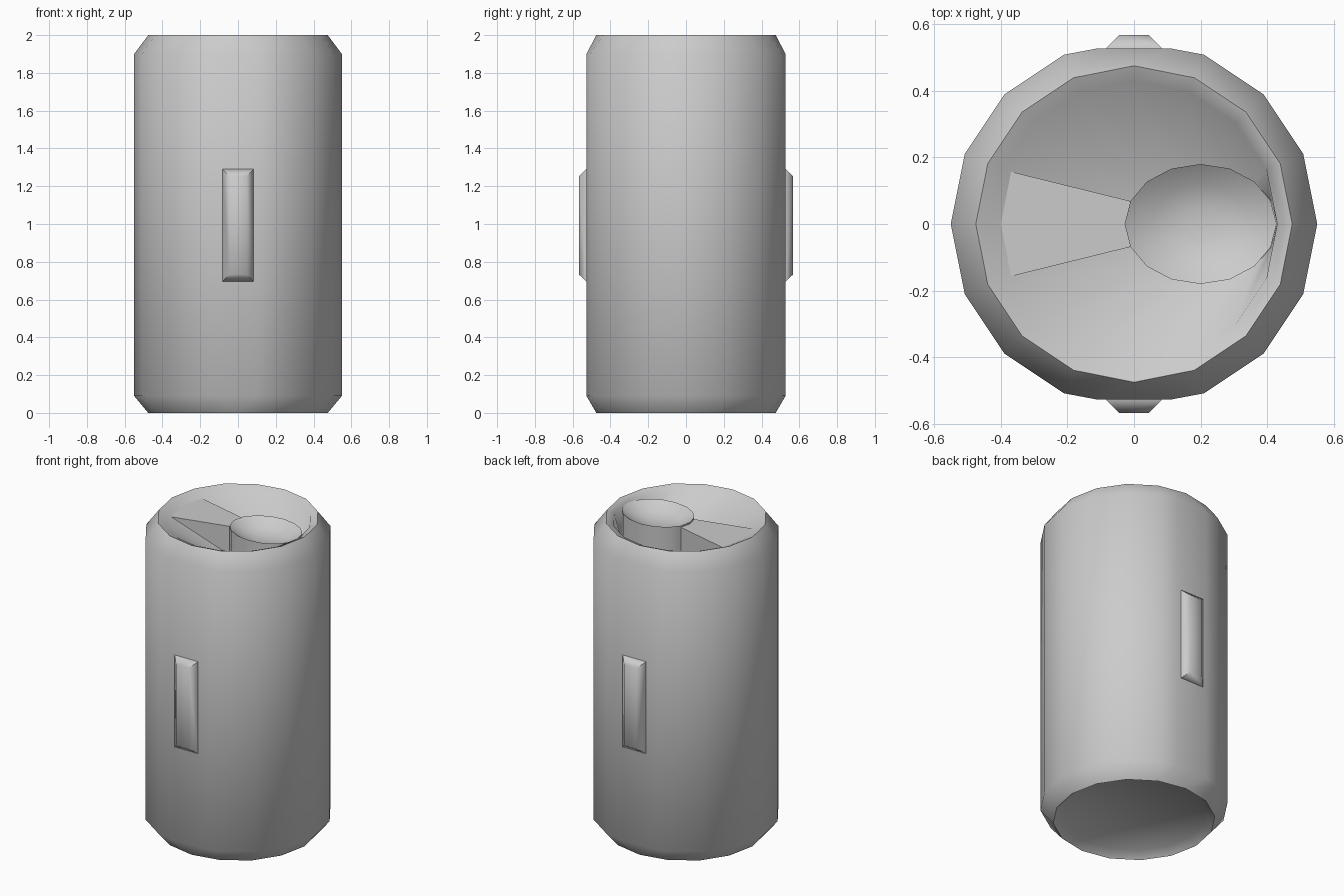
import bpy
import bmesh
from math import cos, sin, radians, tau

SIDES = 16

if "Cube" in bpy.data.objects:
    bpy.data.objects.remove(bpy.data.objects["Cube"], do_unlink=True)

grey = bpy.data.materials.new("plain_grey")
grey.use_nodes = True
grey.diffuse_color = (0.6, 0.6, 0.6, 1)
grey.node_tree.nodes["Principled BSDF"].inputs["Base Color"].default_value = (0.6, 0.6, 0.6, 1)


def finish(name, bm, angle=70):
    """Turn a bmesh into a smooth-shaded grey object."""
    bmesh.ops.remove_doubles(bm, verts=bm.verts, dist=0.0005)
    bmesh.ops.recalc_face_normals(bm, faces=bm.faces)
    mesh = bpy.data.meshes.new(name)
    bm.to_mesh(mesh)
    bm.free()
    mesh.materials.append(grey)
    obj = bpy.data.objects.new(name, mesh)
    bpy.context.collection.objects.link(obj)
    bpy.ops.object.select_all(action="DESELECT")
    obj.select_set(True)
    bpy.context.view_layer.objects.active = obj
    bpy.ops.object.shade_smooth_by_angle(angle=radians(angle))
    return obj


def loft(name, rings, cap_start=True, cap_end=True, angle=70):
    """Skin a list of equally long point rings."""
    bm = bmesh.new()
    loops = [[bm.verts.new(p) for p in ring] for ring in rings]
    for a, b in zip(loops, loops[1:]):
        for i in range(len(a)):
            j = (i + 1) % len(a)
            bm.faces.new((a[i], a[j], b[j], b[i]))
    if cap_start:
        bm.faces.new(loops[0][::-1])
    if cap_end:
        bm.faces.new(loops[-1])
    return finish(name, bm, angle)


def ring(rx, ry, z, cx=0, flat=False):
    """Ring whose front and back corners are doubled, so they can be cut flat."""
    points = []
    for i in range(SIDES):
        a = tau * i / SIDES
        x, y = cx + rx * cos(a), ry * sin(a)
        if i % 8 == 4:
            side = 1 if y > 0 else -1
            half, depth = (0.11, 0.527) if flat else (0, abs(y))
            points += [(side * half + x, side * depth, z), (-side * half + x, side * depth, z)]
        else:
            points.append((x, y, z))
    return points


# Can body with chamfered rims, recessed base and sunken lid
loft("can_body", [
    ring(0.43, 0.43, 0.04),
    ring(0.475, 0.475, 0),
    ring(0.55, 0.55, 0.09, flat=True),
    ring(0.55, 0.55, 1.9, flat=True),
    ring(0.475, 0.475, 2),
    ring(0.43, 0.43, 1.98),
    ring(0.23, 0.18, 1.78, cx=0.2),
])

# Oval cup standing in the lid, hollowed into a shallow bowl
loft("lid_cup", [
    ring(0.228, 0.18, 1.77, cx=0.2),
    ring(0.228, 0.18, 1.975, cx=0.2),
    ring(0.15, 0.12, 1.93, cx=0.2),
    ring(0.06, 0.05, 1.91, cx=0.2),
], angle=60)

# Wedge-shaped tab running from the rim to the cup
outline = [(-0.012, -0.069), (-0.012, 0.069), (-0.397, 0.164), (-0.428, 0), (-0.397, -0.164)]
loft("lid_tab", [[(x, y, z) for x, y in outline] for z in (1.77, 1.965)], angle=40)

# Bevelled side plates on the front and back
for name, side in (("front_plate", -1), ("back_plate", 1)):
    rings = []
    for half_x, half_z, y in ((0.083, 0.297, 0.52), (0.083, 0.297, 0.529), (0.045, 0.26, 0.567)):
        rings.append([(sx * half_x, side * y, 0.993 + sz * half_z)
                      for sx, sz in ((-1, -1), (1, -1), (1, 1), (-1, 1))])
    loft(name, rings, angle=60)
